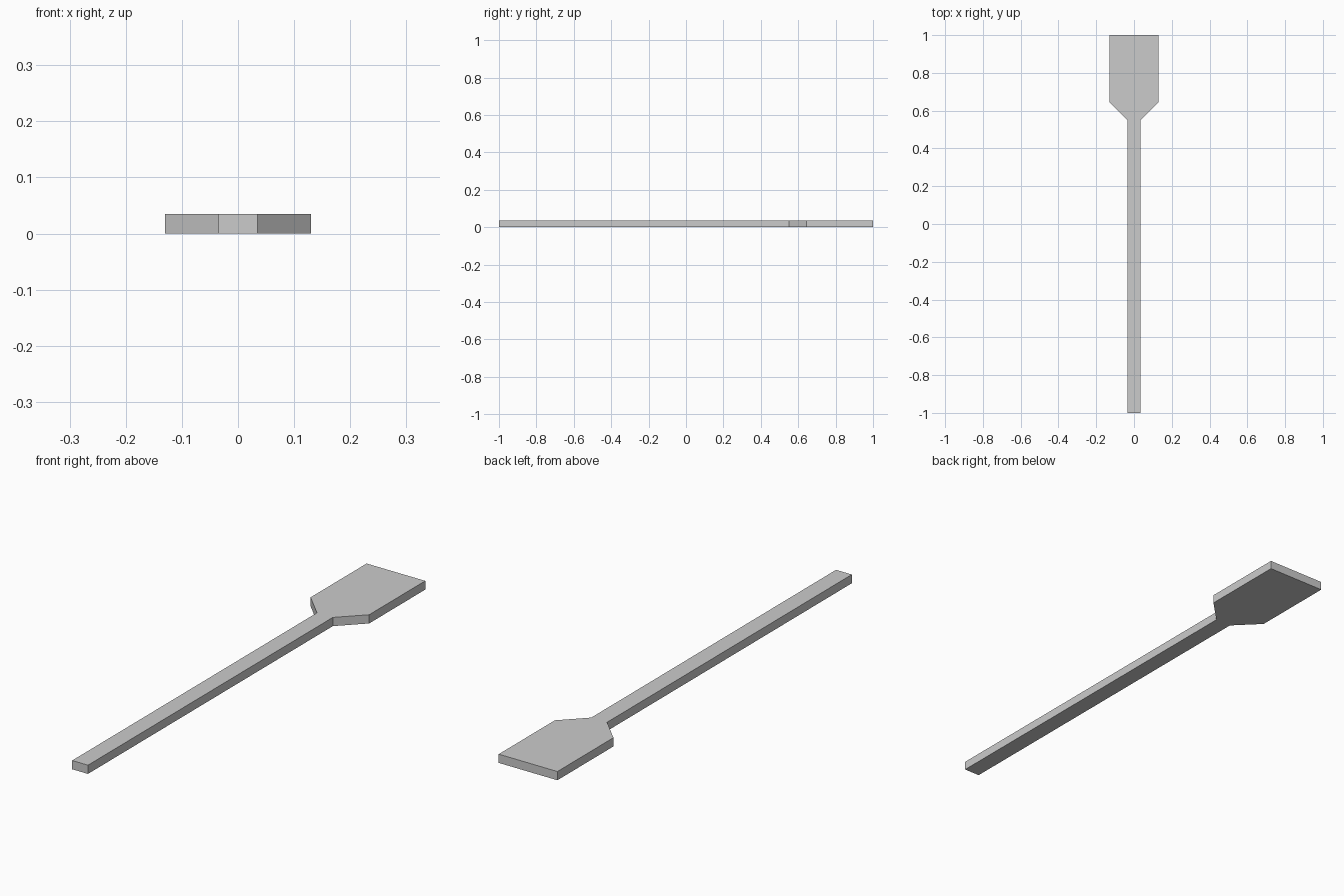
import bpy
import bmesh

cube = bpy.data.objects.get("Cube")
if cube:
    bpy.data.objects.remove(cube, do_unlink=True)

THICKNESS = 0.035

# Plain grey material
grey = bpy.data.materials.new("light grey")
grey.use_nodes = True
colour = (0.6, 0.6, 0.6, 1)
grey.diffuse_color = colour
grey.node_tree.nodes["Principled BSDF"].inputs["Base Color"].default_value = colour

# Half outline: handle end, neck, sloped shoulder, blade tip
half = [(0.035, -1), (0.035, 0.55), (0.13, 0.645), (0.13, 1)]
outline = half + [(-x, y) for x, y in reversed(half)]

# Paddle: one flat outline extruded to an even thickness
bm = bmesh.new()
base = bm.faces.new([bm.verts.new((x, y, 0)) for x, y in outline])
top = bmesh.ops.extrude_face_region(bm, geom=[base], use_keep_orig=True)
bmesh.ops.translate(bm, vec=(0, 0, THICKNESS),
                    verts=[v for v in top["geom"] if isinstance(v, bmesh.types.BMVert)])
bmesh.ops.recalc_face_normals(bm, faces=bm.faces)

mesh = bpy.data.meshes.new("paddle")
bm.to_mesh(mesh)
bm.free()
mesh.materials.append(grey)
paddle = bpy.data.objects.new("paddle", mesh)
bpy.context.collection.objects.link(paddle)
